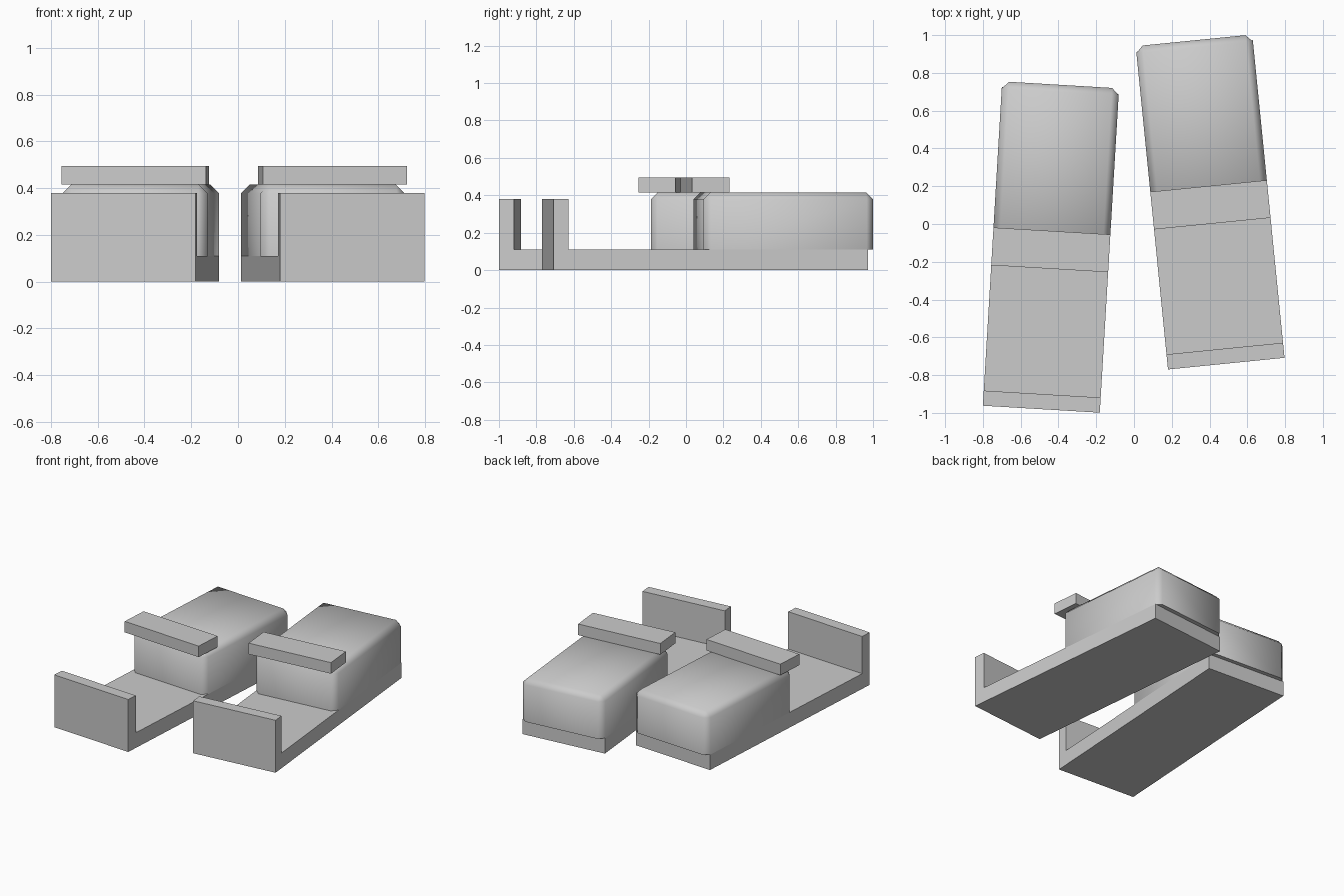
import bpy, bmesh, math
from mathutils import Matrix

cube = bpy.data.objects.get("Cube")
if cube:
    bpy.data.objects.remove(cube, do_unlink=True)

WIDTH = 0.62
grey = bpy.data.materials.new("plain grey")
grey.use_nodes = True
grey.diffuse_color = (0.6, 0.6, 0.6, 1)
grey.node_tree.nodes["Principled BSDF"].inputs["Base Color"].default_value = (0.6, 0.6, 0.6, 1)


def extrude_profile(name, profile, place, chamfer=0):
    """Sweep a (y, z) outline across the width; optionally chamfer all but the bottom."""
    bm = bmesh.new()
    face = bm.faces.new([bm.verts.new((0, y, z)) for y, z in profile])
    swept = bmesh.ops.extrude_face_region(bm, geom=[face])["geom"]
    bmesh.ops.translate(bm, vec=(WIDTH, 0, 0),
                        verts=[g for g in swept if isinstance(g, bmesh.types.BMVert)])
    bmesh.ops.recalc_face_normals(bm, faces=bm.faces)
    if chamfer:
        low = min(z for y, z in profile) + 0.001
        edges = [e for e in bm.edges if max(v.co.z for v in e.verts) > low]
        bmesh.ops.bevel(bm, geom=edges, offset=chamfer, segments=1,
                        affect='EDGES', clamp_overlap=True)
    mesh = bpy.data.meshes.new(name)
    bm.to_mesh(mesh)
    bm.free()
    mesh.materials.append(grey)
    obj = bpy.data.objects.new(name, mesh)
    bpy.context.collection.objects.link(obj)
    obj.matrix_world = place
    if chamfer:
        bpy.ops.object.select_all(action='DESELECT')
        obj.select_set(True)
        bpy.context.view_layer.objects.active = obj
        bpy.ops.object.shade_smooth_by_angle(angle=math.radians(60))
    return obj


def box(y0, y1, z0, z1):
    return [(y0, z0), (y1, z0), (y1, z1), (y0, z1)]


def slipper(side, x, y, degrees):
    place = Matrix.Translation((x, y, 0)) @ Matrix.Rotation(math.radians(degrees), 4, 'Z')
    # Sole with the upright wall at its front end
    extrude_profile(side + "_sole", [(0, 0), (1.69, 0), (1.69, 0.11), (0.08, 0.11),
                                     (0.08, 0.38), (0, 0.38)], place)
    # Chamfered toe block, slightly overhanging the sole
    extrude_profile(side + "_toe_block", box(0.81, 1.72, 0.11, 0.415), place, 0.037)
    # Flat strap across the top
    extrude_profile(side + "_strap", box(0.745, 0.945, 0.415, 0.495), place)


slipper("right", -0.80, -0.962, -3.4)
slipper("left", 0.18, -0.77, 5.7)
